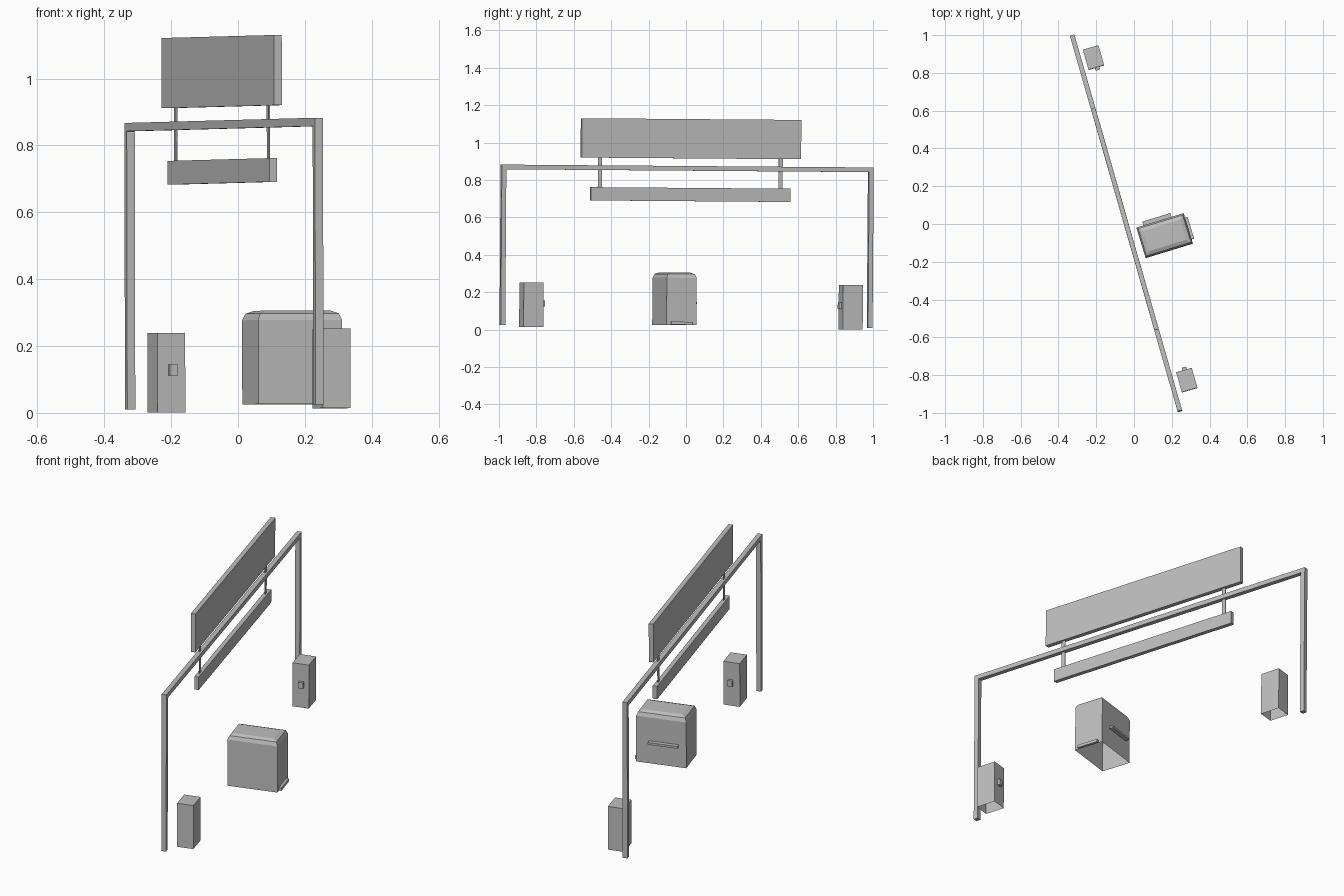
import bpy, bmesh
from math import radians
from mathutils import Matrix, Vector

cube = bpy.data.objects.get("Cube")
if cube:
    bpy.data.objects.remove(cube, do_unlink=True)

grey = bpy.data.materials.new("plain_grey")
grey.use_nodes = True
colour = (0.52, 0.52, 0.52, 1)
grey.diffuse_color = colour
grey.node_tree.nodes["Principled BSDF"].inputs["Base Color"].default_value = colour

SLOPE = -0.0075  # the ground falls slightly towards the back


def place(x, y, z, turn):
    """Frame at a ground position, turned about z and following the slope."""
    return (Matrix.Translation((x, y, z + SLOPE * y))
            @ Matrix.Rotation(radians(turn), 4, 'Z')
            @ Matrix.Rotation(SLOPE, 4, 'X'))


def finish(name, bm, frame):
    bmesh.ops.recalc_face_normals(bm, faces=bm.faces)
    mesh = bpy.data.meshes.new(name)
    bm.to_mesh(mesh)
    bm.free()
    mesh.materials.append(grey)
    obj = bpy.data.objects.new(name, mesh)
    obj.matrix_world = frame
    bpy.context.collection.objects.link(obj)
    return obj


def box(name, frame, size, centre, bevel=0, hollow=False):
    bm = bmesh.new()
    m = Matrix.Translation(centre) @ Matrix.Diagonal((*size, 1))
    bmesh.ops.create_cube(bm, size=1, matrix=m)
    bm.normal_update()
    bottom = [f for f in bm.faces if f.normal.z < -0.9]
    if bevel:
        top = [e for e in bm.edges if all(v.co.z > centre[2] for v in e.verts)]
        bmesh.ops.bevel(bm, geom=top, offset=bevel, segments=2,
                        profile=0.5, affect='EDGES')
    if hollow:
        bmesh.ops.delete(bm, geom=bottom, context='FACES')
    return finish(name, bm, frame)


# Gantry: one arch outline extruded to the beam thickness
gantry = place(-0.041, 0, 0, 16)
half, bar, foot, top = 1.034, 0.025, 0.0175, 0.875
inner = half - bar
outline = [(-half, foot), (-half, top), (half, top), (half, foot),
           (inner, foot), (inner, top - bar), (-inner, top - bar), (-inner, foot)]
bm = bmesh.new()
face = bm.faces.new([bm.verts.new((-bar / 2, y, z)) for y, z in outline])
new = bmesh.ops.extrude_face_region(bm, geom=[face])["geom"]
bmesh.ops.translate(bm, vec=Vector((bar, 0, 0)),
                    verts=[v for v in new if isinstance(v, bmesh.types.BMVert)])
bm.faces.ensure_lookup_table()
finish("arch_frame", bm, gantry)

# Sign boards and their flat hangers
box("upper_board", gantry, (0.024, 1.22, 0.21), (0, 0.02, 1.021))
box("lower_board", gantry, (0.023, 1.11, 0.071), (0, 0.018, 0.7225))
for side, y in (("front", -0.485), ("back", 0.52)):
    box(side + "_hanger", gantry, (0.004, 0.022, 0.17), (0, y, 0.837))

# Central cabinet with softened top and two handle bars
cabinet = place(0.1625, -0.0625, 0.025, 17)
box("cabinet", cabinet, (0.262, 0.167, 0.28), (0, 0, 0.14), 0.028, True)
box("cabinet_back_bar", cabinet, (0.155, 0.024, 0.012), (-0.014, 0.0935, 0.118))
box("cabinet_side_bar", cabinet, (0.014, 0.12, 0.016), (0.138, 0, 0.009))

# Two small cabinets, each with a knob facing the middle
for side, x, y, facing in (("front", 0.28, -0.8275, 1), ("back", -0.214, 0.88, -1)):
    frame = place(x, y, 0.0075, 16)
    box(side + "_pedestal", frame, (0.086, 0.11, 0.238), (0, 0, 0.119), 0, True)
    box(side + "_knob", frame, (0.025, 0.016, 0.033), (0.004, facing * 0.062, 0.127))
